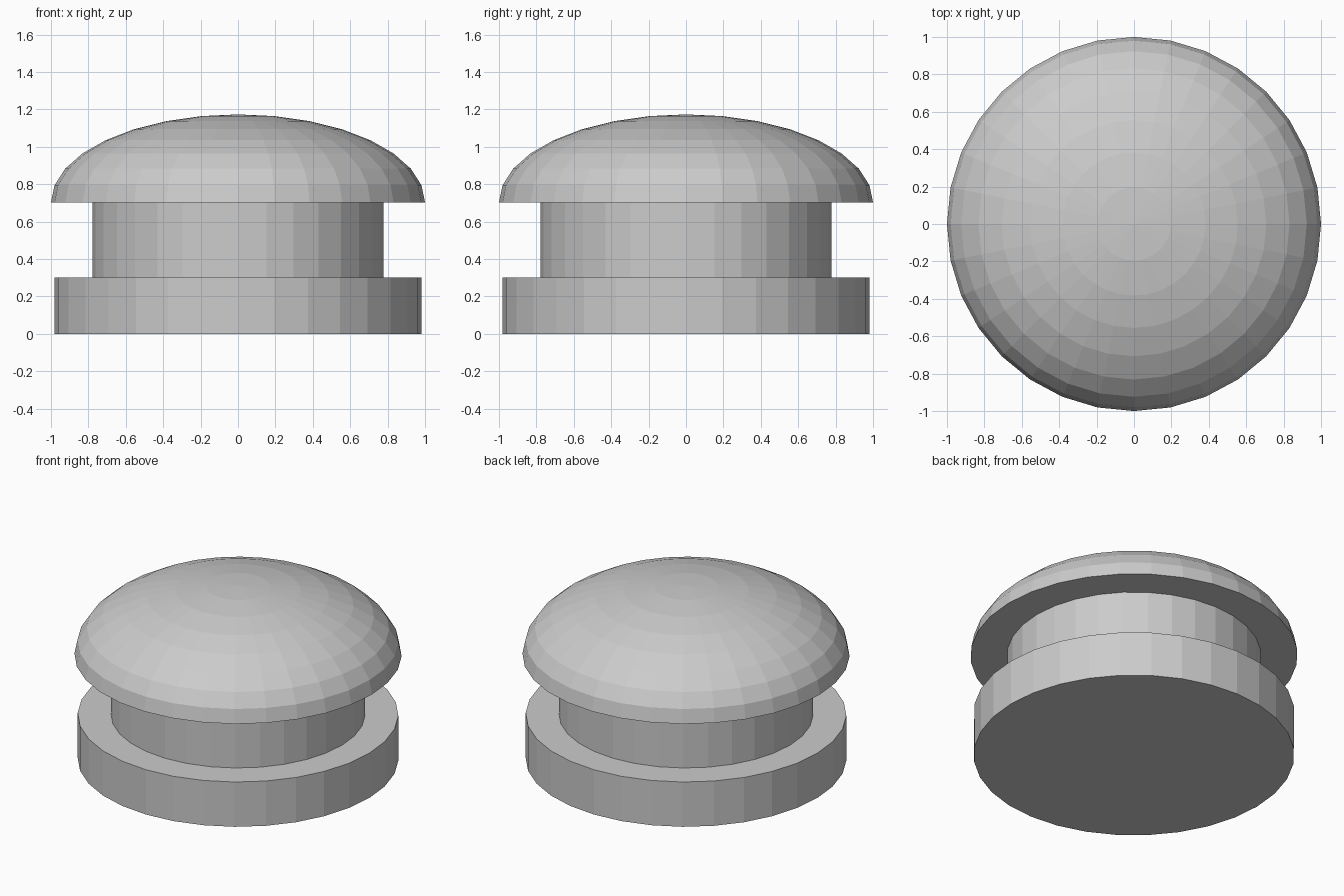
import bpy
import bmesh
from mathutils import Matrix, Vector

SIDES = 32

default_cube = bpy.data.objects.get("Cube")
if default_cube:
    bpy.data.objects.remove(default_cube, do_unlink=True)

# Single plain grey
grey = bpy.data.materials.new("light_grey")
grey.use_nodes = True
colour = (0.6, 0.6, 0.6, 1)
grey.diffuse_color = colour
grey.node_tree.nodes["Principled BSDF"].inputs["Base Color"].default_value = colour


def finish(bm, name):
    bmesh.ops.recalc_face_normals(bm, faces=bm.faces)
    mesh = bpy.data.meshes.new(name)
    bm.to_mesh(mesh)
    bm.free()
    mesh.materials.append(grey)
    obj = bpy.data.objects.new(name, mesh)
    bpy.context.collection.objects.link(obj)
    return obj


def disc(name, radius, bottom, top):
    bm = bmesh.new()
    bmesh.ops.create_cone(bm, cap_ends=True, segments=SIDES,
                          radius1=radius, radius2=radius, depth=top - bottom,
                          matrix=Matrix.Translation((0, 0, (bottom + top) / 2)))
    return finish(bm, name)


def dome(name, radius, bottom, height):
    # Upper half of a flattened sphere, closed underneath
    bm = bmesh.new()
    bmesh.ops.create_uvsphere(bm, u_segments=SIDES, v_segments=SIDES // 2, radius=1)
    lower = [v for v in bm.verts if v.co.z < -0.01]
    bmesh.ops.delete(bm, geom=lower, context='VERTS')
    bmesh.ops.holes_fill(bm, edges=[e for e in bm.edges if e.is_boundary], sides=0)
    bmesh.ops.scale(bm, vec=Vector((radius, radius, height)), verts=bm.verts)
    bmesh.ops.translate(bm, vec=Vector((0, 0, bottom)), verts=bm.verts)
    return finish(bm, name)


# Wide foot, narrower neck and overhanging cap
disc("base", 0.98, 0, 0.302)
disc("neck", 0.777, 0.302, 0.703)
dome("cap", 1.0, 0.703, 0.47)
